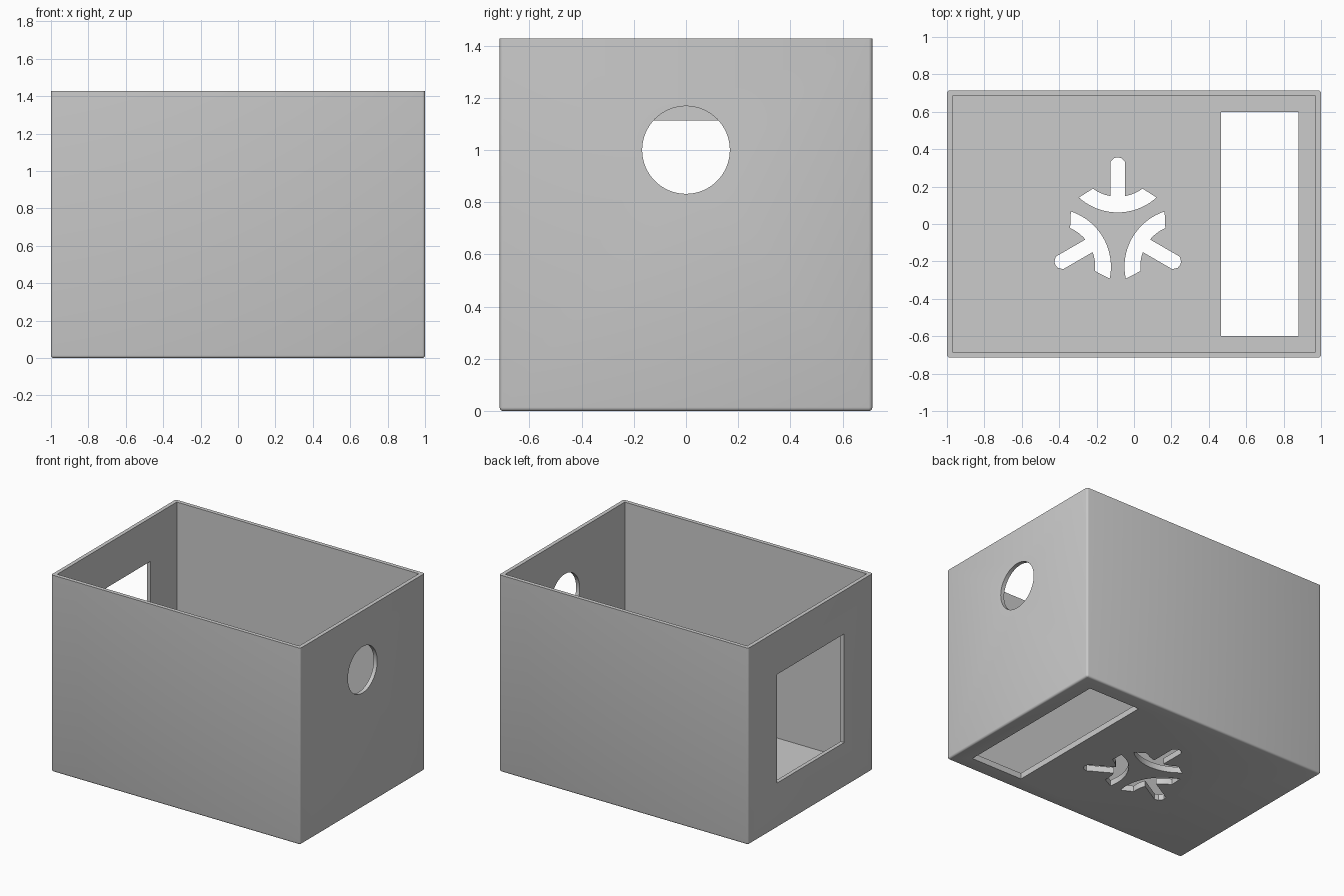
import bpy, bmesh, math

if "Cube" in bpy.data.objects:
    bpy.data.objects.remove(bpy.data.objects["Cube"])

X, Y, H = 1.0, 0.714, 1.428      # half length, half width, height
WALL, FLOOR, ROUND = 0.0286, 0.043, 0.014
IX, IY = X - WALL, Y - WALL      # inner half sizes

bm = bmesh.new()


def rounded_ring(inset, z, radius, steps=3):
    """Rounded rectangle of vertices with its corners centred on the fillet axis."""
    ring = []
    for k, (sx, sy) in enumerate([(1, 1), (-1, 1), (-1, -1), (1, -1)]):
        for i in range(steps + 1):
            a = math.radians(90 * k + 90 * i / steps)
            ring.append(bm.verts.new((sx * (X - ROUND) + radius * math.cos(a),
                                      sy * (Y - ROUND) + radius * math.sin(a), z)))
    return ring


def skin(lower, upper):
    """Join two rings; the flat end walls stay open so they can get openings."""
    n = len(lower)
    for i in range(n):
        j = (i + 1) % n
        quad = [lower[i], lower[j], upper[j], upper[i]]
        xs = [v.co.x for v in quad]
        if max(xs) - min(xs) < 1e-5:
            for pair in (quad[:2], quad[2:]):
                if bm.edges.get(pair) is None:
                    bm.edges.new(pair)
        else:
            bm.faces.new(quad)


def opening(points, axis, start, end):
    """Tunnel through a wall, with its outline given in the wall's plane."""
    def loop(d):
        return [bm.verts.new((a, b, d) if axis == 2 else (d, a, b)) for a, b in points]
    first, last = loop(start), loop(end)
    for i in range(len(points)):
        j = (i + 1) % len(points)
        bm.faces.new((first[i], first[j], last[j], last[i]))


def fill_plane(axis, value):
    """Close the open outline in one plane, leaving the openings free."""
    edges = [e for e in bm.edges if len(e.link_faces) < 2
             and all(abs(v.co[axis] - value) < 1e-5 for v in e.verts)]
    normal = [0.0, 0.0, 0.0]
    normal[axis] = 1.0
    bmesh.ops.triangle_fill(bm, use_beauty=True, edges=edges, normal=normal)


def rectangle(a0, a1, b0, b1):
    return [(a0, b0), (a1, b0), (a1, b1), (a0, b1)]


def arc(cy, r, a0, a1, n):
    """Points on the underside of a circle, angle measured from straight down."""
    angles = [math.radians(a0 + (a1 - a0) * i / n) for i in range(n + 1)]
    return [(r * math.sin(a), cy - r * math.cos(a)) for a in angles]


# Outer shell with rounded upright and bottom edges
rings = []
for step in range(4):
    a = math.radians(30 * step)
    rings.append(rounded_ring(0, ROUND * (1 - math.sin(a)), ROUND * math.cos(a)))
rings = rings[::-1] + [rounded_ring(0, H, ROUND)]
for low, high in zip(rings, rings[1:]):
    skin(low, high)
bmesh.ops.remove_doubles(bm, verts=bm.verts[:], dist=1e-5)

# Inner shell
skin(*[[bm.verts.new((x, y, z)) for x, y in rectangle(-IX, IX, -IY, IY)] for z in (FLOOR, H)])

# Floor slot, square window and round hole in the ends
opening(rectangle(0.465, 0.88, -0.6, 0.6), 2, 0, FLOOR)
opening(rectangle(-0.386, 0.386, 0.325, 1.113), 0, -X, -IX)
opening([(0.168 * math.cos(math.tau * i / 64), 1 + 0.168 * math.sin(math.tau * i / 64))
         for i in range(64)], 0, X, IX)

# Three-fold vent in the floor: a curved bar with a pointed arm, repeated
bar = (arc(0.40, 0.31, -42, 42, 20) + arc(0.40, 0.226, 36, 9.9, 6)
       + [(0.039, 0.36), (0.018, 0.381), (0, 0.384), (-0.018, 0.381), (-0.039, 0.36)]
       + arc(0.40, 0.226, -9.9, -36, 6))
for k in range(3):
    c, s = math.cos(k * math.tau / 3), math.sin(k * math.tau / 3)
    opening([(-0.087 + x * c - y * s, -0.028 + x * s + y * c) for x, y in bar], 2, 0, FLOOR)

# End walls, floor and top rim
for axis, value in [(0, X), (0, -X), (0, IX), (0, -IX), (2, 0), (2, FLOOR), (2, H)]:
    fill_plane(axis, value)

# Smooth rounded edges, crisp corners
bmesh.ops.recalc_face_normals(bm, faces=bm.faces[:])
for f in bm.faces:
    f.smooth = True
for e in bm.edges:
    e.smooth = len(e.link_faces) == 2 and e.calc_face_angle(0) < math.radians(32)

mesh = bpy.data.meshes.new("open_box")
bm.to_mesh(mesh)
bm.free()
grey = bpy.data.materials.new("plain grey")
grey.diffuse_color = (0.6, 0.6, 0.6, 1)
grey.use_nodes = True
grey.node_tree.nodes["Principled BSDF"].inputs["Base Color"].default_value = grey.diffuse_color
mesh.materials.append(grey)
bpy.context.collection.objects.link(bpy.data.objects.new("open_box", mesh))
